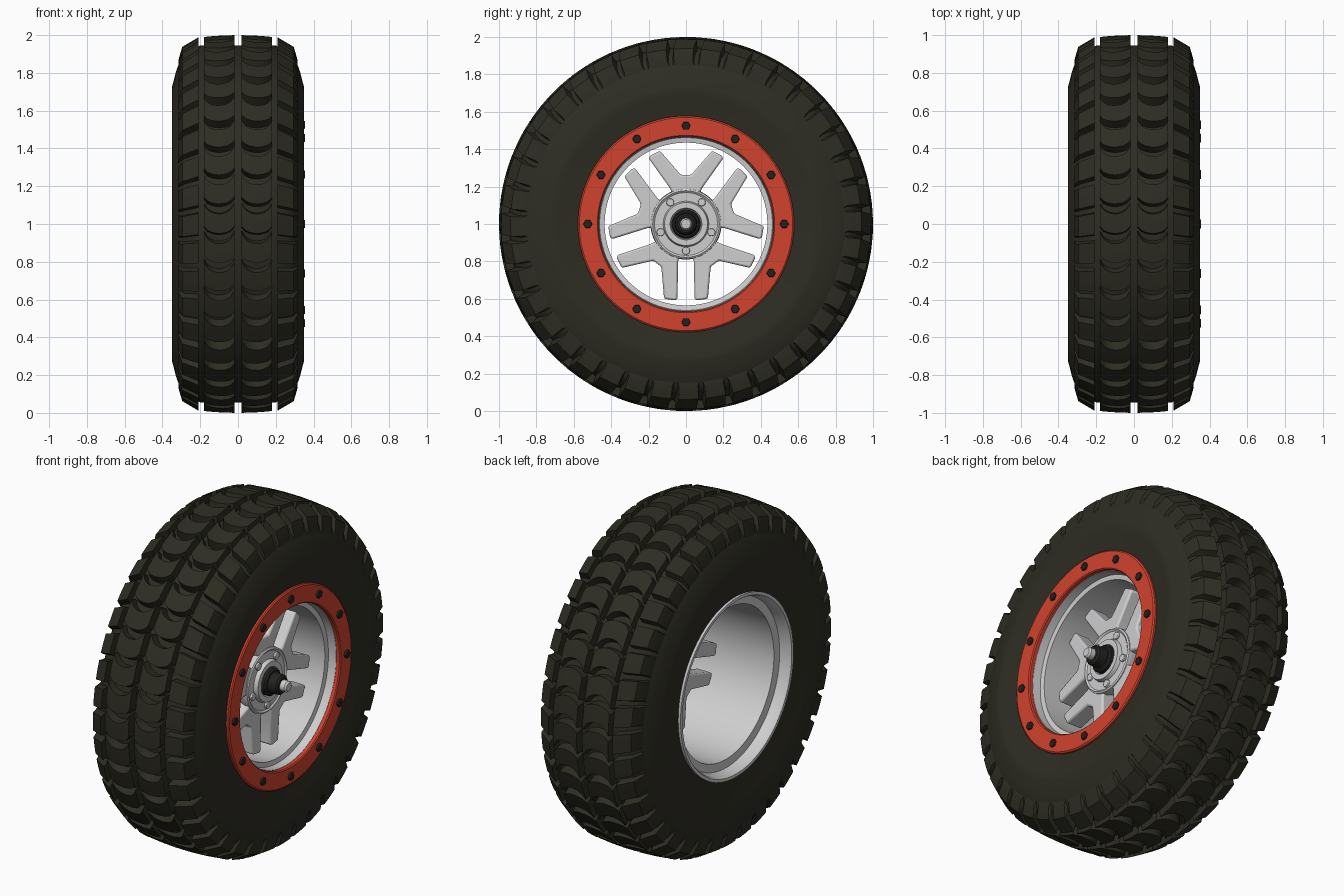
import bpy, bmesh, math
from math import pi, cos, sin

cube = bpy.data.objects.get("Cube")
if cube:
    bpy.data.objects.remove(cube, do_unlink=True)


def material(name, rgb):
    m = bpy.data.materials.new(name)
    m.use_nodes = True
    color = (*rgb, 1)
    m.diffuse_color = color
    m.node_tree.nodes["Principled BSDF"].inputs["Base Color"].default_value = color
    return m


rubber = material("dark rubber", (0.027, 0.026, 0.017))
silver = material("silver alloy", (0.62, 0.62, 0.63))
red = material("red paint", (0.64, 0.055, 0.026))
black = material("black steel", (0.016, 0.016, 0.014))


def polar(x, r, t):
    """Point on the wheel: x along the axle, radius r, angle t."""
    return (x, r * cos(t), 1 + r * sin(t))


def finish(name, bm, mat, bevel=0, angle=30):
    bmesh.ops.remove_doubles(bm, verts=bm.verts, dist=0.00001)
    bmesh.ops.recalc_face_normals(bm, faces=bm.faces)
    mesh = bpy.data.meshes.new(name)
    bm.to_mesh(mesh)
    bm.free()
    mesh.materials.append(mat)
    ob = bpy.data.objects.new(name, mesh)
    bpy.context.collection.objects.link(ob)
    if bevel:
        mod = ob.modifiers.new("Bevel", 'BEVEL')
        mod.width = bevel
        mod.segments = 2
    bpy.ops.object.select_all(action='DESELECT')
    ob.select_set(True)
    bpy.context.view_layer.objects.active = ob
    bpy.ops.object.shade_smooth_by_angle(angle=math.radians(angle))
    return ob


def lathe(name, profile, mat, steps=96, closed=True):
    """Revolve (x, radius) points around the axle."""
    bm = bmesh.new()
    rings = [[bm.verts.new(polar(x, r, 2 * pi * i / steps)) for i in range(steps)]
             for x, r in profile]
    pairs = list(zip(rings, rings[1:]))
    if closed:
        pairs.append((rings[-1], rings[0]))
    for a, b in pairs:
        for i in range(steps):
            j = (i + 1) % steps
            bm.faces.new((a[i], a[j], b[j], b[i]))
    bmesh.ops.dissolve_degenerate(bm, dist=0.00001, edges=bm.edges)
    return finish(name, bm, mat)


def prism(bm, outline, x0, x1):
    """Extrude a (y, z) outline along the axle."""
    back = [bm.verts.new((x0, y, z)) for y, z in outline]
    front = [bm.verts.new((x1, y, z)) for y, z in outline]
    n = len(outline)
    bm.faces.new(back)
    bm.faces.new(front)
    for i in range(n):
        j = (i + 1) % n
        bm.faces.new((back[i], back[j], front[j], front[i]))


def studs(name, count, ring, start, radius, sides, x0, x1, mat, bevel=0):
    """Ring of small prisms facing along the axle."""
    bm = bmesh.new()
    for k in range(count):
        t = start + 2 * pi * k / count
        cy, cz = ring * cos(t), 1 + ring * sin(t)
        prism(bm, [(cy + radius * cos(2 * pi * i / sides), cz + radius * sin(2 * pi * i / sides))
                   for i in range(sides)], x0, x1)
    return finish(name, bm, mat, bevel)


def tread_block(bm, columns):
    """Block from columns of (x, top radius, base radius, start angle, end angle)."""
    flare = 0.01
    rows = []
    for x, top, base, a, b in columns:
        pts = [(base, a - flare), (top, a), (top, (a + b) / 2), (top, b), (base, b + flare)]
        rows.append([bm.verts.new(polar(x, r, t)) for r, t in pts])
    for p, q in zip(rows, rows[1:]):
        for i in range(len(p)):
            j = (i + 1) % len(p)
            bm.faces.new((p[i], p[j], q[j], q[i]))
    bm.faces.new(rows[0])
    bm.faces.new(rows[-1])


# Tyre carcass, symmetric across the middle
half = [(0.20, 0.945), (0.285, 0.90), (0.308, 0.865), (0.33, 0.80), (0.348, 0.73),
        (0.35, 0.715), (0.343, 0.68), (0.326, 0.57), (0.32, 0.53), (0.30, 0.515)]
lathe("tire_carcass", half + [(-x, r) for x, r in reversed(half)], rubber, 128)

# Tread: scale-shaped centre blocks and straight shoulder blocks
COUNT = 40
pitch = 2 * pi / COUNT
for side, label in ((1, "left"), (-1, "right")):
    centre, shoulder = bmesh.new(), bmesh.new()
    for k in range(COUNT):
        t = pi / 2 + k * pitch
        cols = []
        for i in range(9):
            u = i / 4 - 1
            arc = math.sqrt(max(0, 1 - 0.95 * u * u))
            x = 0.1 + 0.081 * u
            top = 1 - 0.01 * (x / 0.18) ** 2
            cols.append((side * x, top, 0.94, t - 0.128 + 0.075 * arc, t + 0.05 * arc))
        tread_block(centre, cols)
        tread_block(shoulder, [(side * x, top, base, t - 0.057 + lean, t + 0.057 + lean)
                               for x, top, base, lean in ((0.21, 0.988, 0.93, 0),
                                                          (0.295, 0.938, 0.88, 0.015),
                                                          (0.315, 0.87, 0.85, 0.015))])
    finish("centre_tread_" + label, centre, rubber)
    finish("shoulder_tread_" + label, shoulder, rubber)

# Rim barrel with a stepped lip on both ends
lathe("rim_barrel", [(-0.335, 0.53), (-0.335, 0.512), (-0.325, 0.505), (-0.27, 0.492),
                     (-0.265, 0.445), (0.265, 0.435), (0.27, 0.462), (0.318, 0.466),
                     (0.318, 0.572), (0.305, 0.572), (0.28, 0.5), (-0.29, 0.522)], silver)

# Red clamp ring and its bolts
lathe("clamp_ring", [(0.316, 0.468), (0.338, 0.468), (0.344, 0.474),
                     (0.344, 0.57), (0.338, 0.578), (0.316, 0.578)], red)
studs("clamp_bolts", 12, 0.525, 0, 0.024, 6, 0.33, 0.356, black, 0.003)

# Five forked spokes
fork = [(0.07, 0.15), (0.085, 0.19), (0.2, 0.352), (0.19, 0.366), (0.14, 0.392), (0.027, 0.262)]
fork += [(-u, v) for u, v in reversed(fork)]
bm = bmesh.new()
for k in range(5):
    t = pi / 2 + 2 * pi * k / 5
    prism(bm, [(v * cos(t) - u * sin(t), 1 + v * sin(t) + u * cos(t)) for u, v in fork],
          0.085, 0.185)
finish("spokes", bm, silver, 0.01)

# Hub, lug studs, axle nut and axle tip
lathe("hub", [(0.08, 0), (0.08, 0.165), (0.165, 0.19), (0.19, 0.187), (0.196, 0.178),
              (0.188, 0.168), (0.188, 0.122), (0.212, 0.115), (0.212, 0.085),
              (0.195, 0.08), (0.195, 0)], silver, 64, False)
studs("lug_studs", 5, 0.143, -pi / 2, 0.021, 16, 0.18, 0.2, silver, 0.003)
lathe("axle_nut", [(0.18, 0), (0.18, 0.078), (0.225, 0.078), (0.235, 0.07), (0.235, 0.06),
                   (0.285, 0.056), (0.295, 0.045), (0.295, 0)], black, 32, False)
lathe("axle_tip", [(0.28, 0), (0.28, 0.032), (0.325, 0.032), (0.335, 0.024), (0.335, 0)],
      silver, 24, False)
